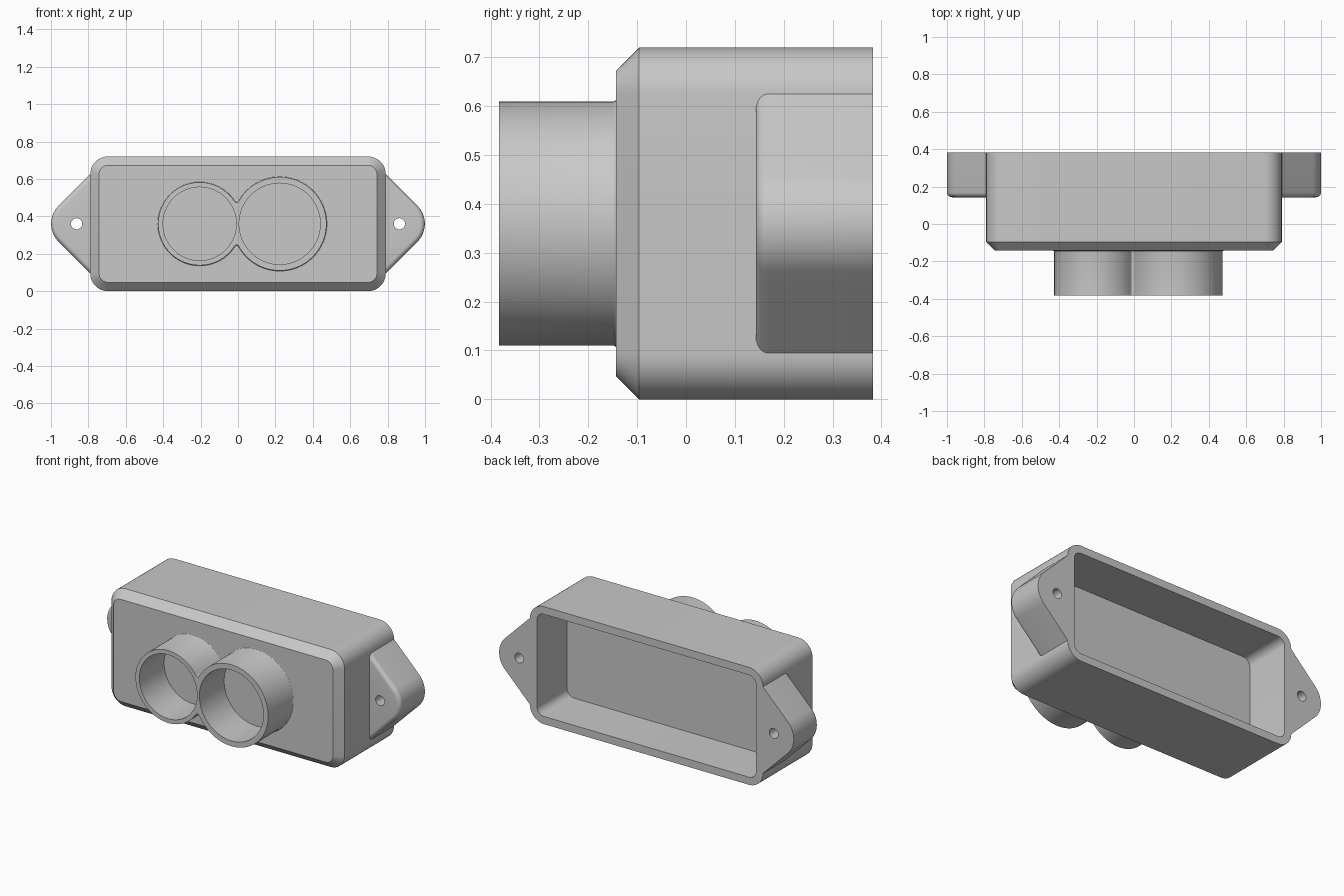
import bpy, bmesh
from math import cos, sin, tan, pi, radians, sqrt, atan2

if "Cube" in bpy.data.objects:
    bpy.data.objects.remove(bpy.data.objects["Cube"])

grey = bpy.data.materials.new("plain grey")
grey.use_nodes = True
colour = (0.58, 0.58, 0.58, 1)
grey.diffuse_color = colour
grey.node_tree.nodes["Principled BSDF"].inputs["Base Color"].default_value = colour

MID = 0.36                      # height of the centre line
BACK, FACE, FRONT = 0.383, -0.143, -0.383
EAR_FRONT, CAVITY_FLOOR = 0.143, 0.09


def arc(cx, cz, r, a0, a1, n):
    return [(cx + r * cos(a0 + (a1 - a0) * i / n), cz + r * sin(a0 + (a1 - a0) * i / n))
            for i in range(n + 1)]


def finish(name, bm):
    bmesh.ops.recalc_face_normals(bm, faces=bm.faces)
    mesh = bpy.data.meshes.new(name)
    bm.to_mesh(mesh)
    bm.free()
    mesh.materials.append(grey)
    obj = bpy.data.objects.new(name, mesh)
    bpy.context.collection.objects.link(obj)
    bpy.ops.object.select_all(action='DESELECT')
    obj.select_set(True)
    bpy.context.view_layer.objects.active = obj
    bpy.ops.object.shade_smooth_by_angle(angle=radians(30))


def add_ring(bm, pts, y):
    return [bm.verts.new((x, y, z)) for x, z in pts]


def skin(bm, a, b):
    for i in range(len(a)):
        j = (i + 1) % len(a)
        bm.faces.new((a[i], a[j], b[j], b[i]))


def rounded_rect(inset):
    """Housing outline, pulled inwards by inset."""
    hw, hh, r = 0.79 - inset, MID - inset, 0.095 - inset
    pts = []
    for k, (sx, sz) in enumerate([(1, 1), (-1, 1), (-1, -1), (1, -1)]):
        pts += arc(sx * (hw - r), MID + sz * (hh - r), r, k * pi / 2, (k + 1) * pi / 2, 10)
    return pts


# Housing: chamfered front, open back with a cavity
WALL = 0.047
bm = bmesh.new()
rings = [add_ring(bm, rounded_rect(d), y) for d, y in
         [(WALL, FACE), (0, FACE + WALL), (0, BACK), (WALL, BACK), (WALL, CAVITY_FLOOR)]]
for a, b in zip(rings, rings[1:]):
    skin(bm, a, b)
bm.faces.new(rings[0])
bm.faces.new(rings[-1])
finish("housing", bm)

# Mounting ears: rounded triangles with a filleted front edge and a screw hole
HOLE_X, ROOT_X, TIP_R, FILLET = 0.863, 0.785, 0.136, 0.025


def ear_outline(r):
    depth = HOLE_X - ROOT_X
    top = r * sqrt(2) + depth
    tip = r / sqrt(2)
    # upper half from the tip to the root, then its reflection
    half = arc(0, 0, r, 0, pi / 4, 10)
    run = tip + depth
    half += [(tip - run * t, tip + run * t) for t in (0.2, 0.4, 0.6, 0.8)]
    half += [(-depth, top)]
    half += [(-depth, depth * tan(radians(a))) for a in (60, 45, 30, 15)]
    loop = half + [(-depth, 0)] + [(x, -z) for x, z in half[:0:-1]]
    return [(HOLE_X + x, MID + z) for x, z in loop]


hole = []
for x, z in ear_outline(TIP_R):
    a = atan2(z - MID, x - HOLE_X)
    hole.append((HOLE_X + 0.03 * cos(a), MID + 0.03 * sin(a)))

for side, name in ((1, "left_ear"), (-1, "right_ear")):
    layers = [(hole, BACK), (hole, EAR_FRONT)]
    for i in range(7):
        t = i / 6 * pi / 2
        layers.append((ear_outline(TIP_R - FILLET * (1 - sin(t))),
                       EAR_FRONT + FILLET * (1 - cos(t))))
    layers.append((ear_outline(TIP_R), BACK))
    bm = bmesh.new()
    rings = [add_ring(bm, [(side * x, z) for x, z in pts], y) for pts, y in layers]
    for a, b in zip(rings, rings[1:] + rings[:1]):
        skin(bm, a, b)
    finish(name, bm)

# Twin sockets: two merged tubes, blended where they meet and flared at the foot
X1, R1, BORE1 = -0.205, 0.222, 0.196
X2, R2, BORE2 = 0.223, 0.25, 0.217
FLARE = 0.006


def socket_outline(grow):
    r1, r2, blend = R1 + grow, R2 + grow, 0.012 - grow
    gap = X2 - X1
    along = (gap ** 2 + (r1 + blend) ** 2 - (r2 + blend) ** 2) / (2 * gap)
    rise = sqrt((r1 + blend) ** 2 - along ** 2)
    t1, t2 = atan2(rise, along), atan2(rise, gap - along)
    pts = arc(X1, MID, r1, t1, 2 * pi - t1, 64)
    pts += arc(X1 + along, MID - rise, blend, pi - t1, t2, 6)[1:-1]
    pts += arc(X2, MID, r2, t2 - pi, pi - t2, 64)
    pts += arc(X1 + along, MID + rise, blend, -t2, t1 - pi, 6)[1:-1]
    return pts


bm = bmesh.new()
rim_edges = []
outer = [(socket_outline(0), FRONT)]
for i in range(4):
    t = i / 3 * pi / 2
    outer.append((socket_outline(FLARE * (1 - cos(t))), FACE - FLARE * (1 - sin(t))))
walls = [outer]
for x, r in ((X1, BORE1), (X2, BORE2)):
    bore = arc(x, MID, r, 0, 2 * pi, 64)[:-1]
    walls.append([(bore, FRONT), (bore, FACE + 0.005)])
for layers in walls:
    rings = [add_ring(bm, pts, y) for pts, y in layers]
    for a, b in zip(rings, rings[1:]):
        skin(bm, a, b)
    rim = rings[0]
    rim_edges += [bm.edges.get((rim[i - 1], rim[i])) for i in range(len(rim))]
bmesh.ops.triangle_fill(bm, edges=rim_edges, use_beauty=True)
finish("twin_sockets", bm)
